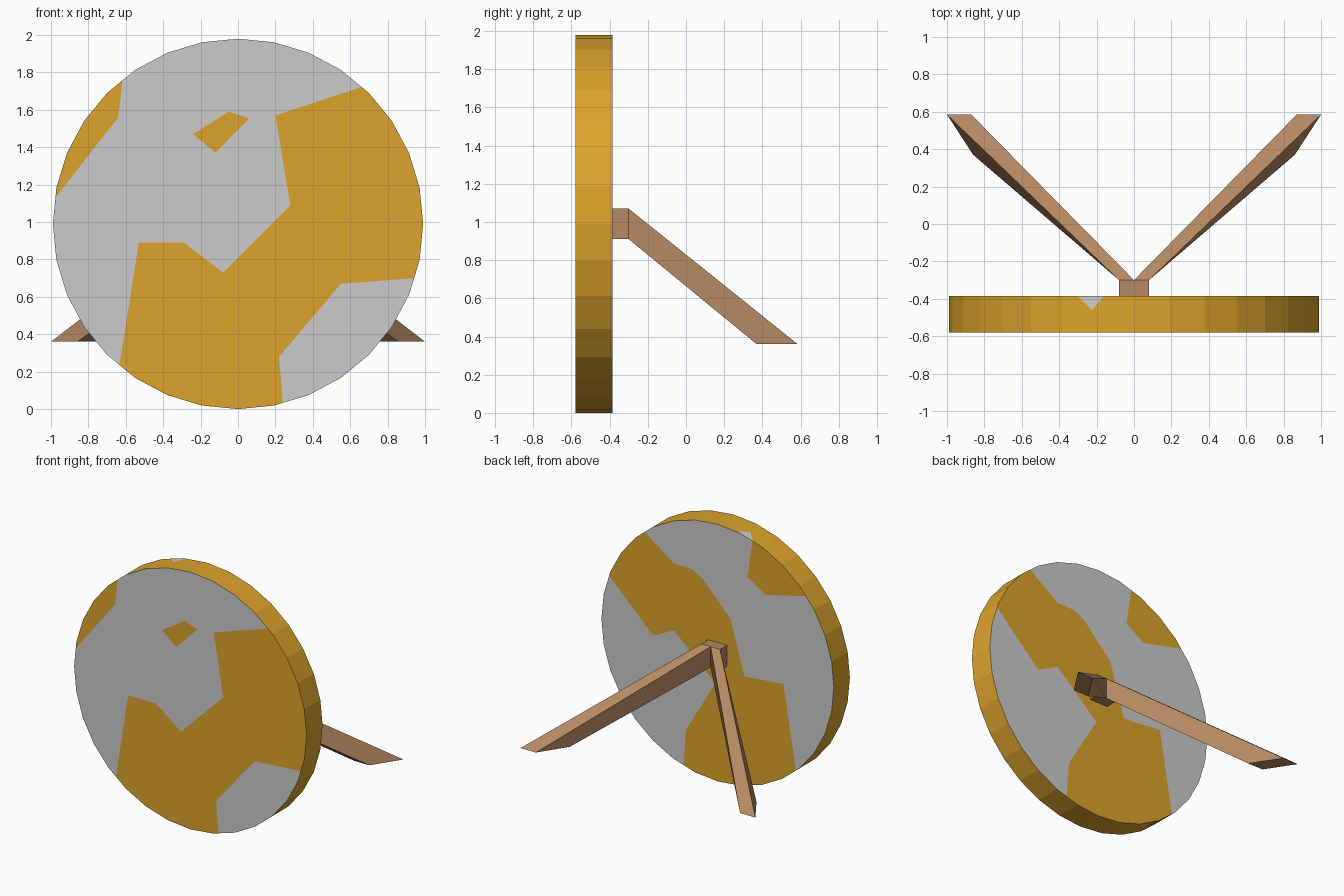
import bpy, bmesh
from math import pi, sin, cos, atan2, floor, ceil, hypot
from mathutils import Vector

if "Cube" in bpy.data.objects:
    bpy.data.objects.remove(bpy.data.objects["Cube"])

R, CZ, SIDES = 0.99, 0.99, 32
FRONT, BACK = -0.58, -0.385
STEP = 2 * pi / SIDES


def material(name, rgb):
    m = bpy.data.materials.new(name)
    m.diffuse_color = (*rgb, 1)
    m.use_nodes = True
    m.node_tree.nodes["Principled BSDF"].inputs["Base Color"].default_value = m.diffuse_color
    return m


gold = material("gold", (0.72, 0.37, 0.025))
brown = material("brown", (0.47, 0.25, 0.125))


def finish(bm, name, *mats):
    me = bpy.data.meshes.new(name)
    bm.to_mesh(me)
    bm.free()
    for m in mats:
        me.materials.append(m)
    ob = bpy.data.objects.new(name, me)
    bpy.context.collection.objects.link(ob)
    return ob


def on_rim(p):
    return hypot(p[0], p[1] - CZ) > 0.92


def angle(p):
    return atan2(p[1] - CZ, p[0])


def rim_point(a):
    # point at angle a on the 32-sided outline
    off = a % STEP - STEP / 2
    r = R * cos(STEP / 2) / cos(off)
    return (r * cos(a), CZ + r * sin(a))


def outline(points):
    # shard outline, following the rim between neighbouring rim points
    out = []
    for p, q in zip(points, points[1:] + points[:1]):
        out.append(rim_point(angle(p)) if on_rim(p) else p)
        if on_rim(p) and on_rim(q):
            a = angle(p)
            d = (angle(q) - a + pi) % (2 * pi) - pi
            lo, hi = sorted((a, a + d))
            arc = [rim_point(i * STEP)
                   for i in range(floor(lo / STEP) + 1, ceil(hi / STEP))]
            out += arc if d > 0 else arc[::-1]
    return out


def panels(name, pts, cells, y, *mats):
    bm = bmesh.new()
    for cell in cells.split():
        f = bm.faces.new([bm.verts.new((x, y, z))
                          for x, z in outline([pts[c] for c in cell])])
        f.normal_update()
        if f.normal.y * (y - (FRONT + BACK) / 2) < 0:
            f.normal_flip()
    bmesh.ops.remove_doubles(bm, verts=bm.verts, dist=1e-5)
    finish(bm, name, *mats)


# Front face: irregular shards
front = dict(
    A=(-.62, 1.76), B=(-.64, 1.56), C=(-.97, 1.13), D=(-.24, 1.47), E=(-.05, 1.59),
    F=(.06, 1.555), G=(-.12, 1.37), H=(-.06, 1.68), I=(-.24, 1.94), J=(.2, 1.57),
    K=(.66, 1.72), L=(.28, 1.09), M=(.68, 1.21), N=(.86, 1.46), O=(.55, .67),
    P=(.94, .70), Q=(.22, .28), R=(.24, .03), S=(-.08, .73), T=(-.29, .89),
    U=(-.53, .89), V=(-.63, .24))
panels("front_shards_gold", front, "ABC DEFG JKNML MNPO LMOQS UTSQRV", FRONT, gold)
panels("front_shards_grey", front, "ABDEHI IHFJK HFE BCUTGD GFJLST OPRQ CUV", FRONT)

# Back face: its own shard pattern
back = dict(
    A=(.613, 1.744), B=(.375, 1.58), C=(.215, 1.575), D=(.12, 1.52), E=(-.255, 1.643),
    F=(-.41, 1.545), G=(-.74, 1.617), H=(.93, 1.34), I=(.55, .975), J=(.372, 1.063),
    K=(-.11, 1.28), L=(.42, .53), M=(.89, .56), N=(-.30, 1.94), P=(-.16, 1.97),
    Q=(.27, .325), R=(.29, .05), S=(.02, .75), T=(-.23, .87), U=(-.56, .90),
    V=(-.664, .267), W=(-.97, 1.11))
panels("back_shards_gold", back, "AHIJB BCDKTSJ RQSTUV NEFG", BACK, gold)
panels("back_shards_grey", back,
       "HILM IJSQL MLQR UVW GWUTKF DEFK CPNED ABCP", BACK)

# Rim band with one small grey chip at the top
bm = bmesh.new()
for i in range(SIDES):
    (x0, z0), (x1, z1) = rim_point(i * STEP), rim_point((i + 1) * STEP)
    f = bm.faces.new([bm.verts.new(c) for c in (
        (x0, FRONT, z0), (x0, BACK, z0), (x1, BACK, z1), (x1, FRONT, z1))])
    f.normal_update()
    if f.normal.dot(Vector((x0, 0, z0 - CZ))) < 0:
        f.normal_flip()
bmesh.ops.remove_doubles(bm, verts=bm.verts, dist=1e-5)
tip = Vector((-.225, -.46, 0))
chip_planes = []
for x, sgn in ((-.30, 1), (-.16, -1)):
    d = Vector((x, BACK, 0)) - tip
    n = Vector((d.y, -d.x, 0)) * sgn
    chip_planes.append(n)
    near = [f for f in bm.faces if f.calc_center_median().z > 1.9
            and -.4 < f.calc_center_median().x < 0]
    geom = list({*near, *(e for f in near for e in f.edges), *(v for f in near for v in f.verts)})
    bmesh.ops.bisect_plane(bm, geom=geom, plane_co=tip, plane_no=n, dist=1e-5)
for f in bm.faces:
    c = f.calc_center_median()
    if c.z > CZ and all((c - tip).dot(n) > 0 for n in chip_planes):
        f.material_index = 1
grey = material("grey", (0.8, 0.8, 0.8))
finish(bm, "rim", gold, grey)

# Hub block behind the disc
bm = bmesh.new()
bmesh.ops.create_cube(bm, size=1)
for v in bm.verts:
    v.co = (v.co.x * .16, -.3425 + v.co.y * .085, CZ + v.co.z * .16)
finish(bm, "hub", brown)

# Two splayed support legs, cut flat at the foot
for s, name in ((1, "right_leg"), (-1, "left_leg")):
    bm = bmesh.new()
    start = [(0, -.3, 1.07), (.08, -.3, 1.07), (.08, -.3, .91), (0, -.3, .91)]
    foot = [(.87, .585, .36), (1, .585, .36), (.86, .37, .36), (.73, .37, .36)]
    a, b = ([bm.verts.new((s * x, y, z)) for x, y, z in ring] for ring in (start, foot))
    bm.faces.new(a)
    bm.faces.new(b)
    for i in range(4):
        j = (i + 1) % 4
        bm.faces.new((a[i], a[j], b[j], b[i]))
    bmesh.ops.recalc_face_normals(bm, faces=bm.faces)
    finish(bm, name, brown)
